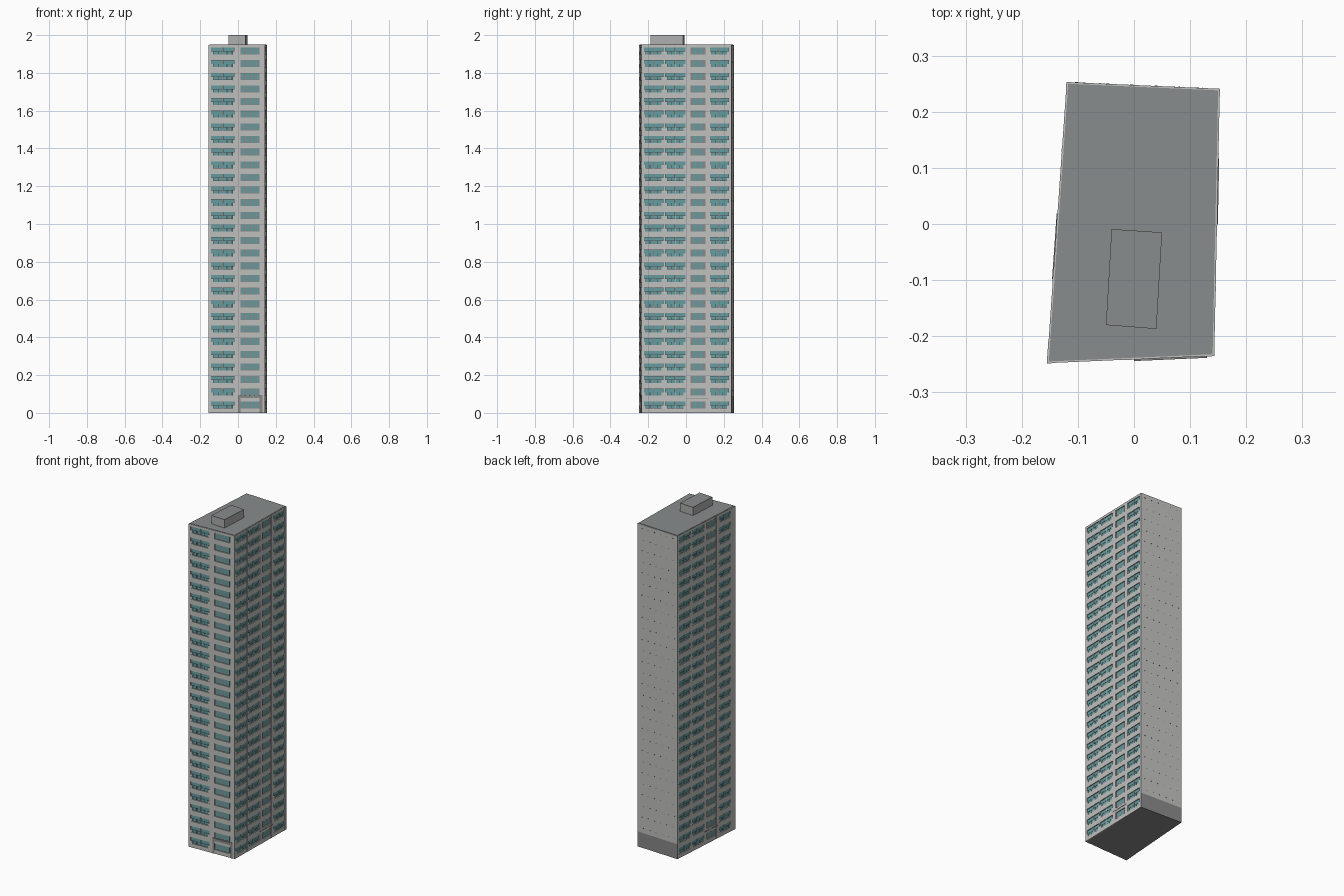
import bpy, bmesh
from mathutils import Vector

if "Cube" in bpy.data.objects:
    bpy.data.objects.remove(bpy.data.objects["Cube"])

FLOORS, PITCH, TOP = 29, 0.0669, 1.95
DEPTH = 0.007                                  # window recess
CORNERS = [Vector(c) for c in ((-0.155, -0.248), (0.143, -0.235),
                               (0.153, 0.241), (-0.12, 0.253))]


def material(name, rgb):
    m = bpy.data.materials.new(name)
    m.diffuse_color = (*rgb, 1)
    m.use_nodes = True
    m.node_tree.nodes["Principled BSDF"].inputs["Base Color"].default_value = m.diffuse_color
    return m


WALL = material("light concrete", (0.53, 0.53, 0.52))
ROOF = material("roof grey", (0.25, 0.265, 0.265))
PANEL = material("panel grey", (0.25, 0.25, 0.25))
GLASS = material("teal glass", (0.13, 0.33, 0.35))
FRAME = material("dark frame", (0.06, 0.07, 0.07))
PENT = material("plant room grey", (0.42, 0.43, 0.42))


def add_prism(bm, pts, z0, z1):
    lo = [bm.verts.new((p[0], p[1], z0)) for p in pts]
    hi = [bm.verts.new((p[0], p[1], z1)) for p in pts]
    n = len(pts)
    bm.faces.new(lo[::-1])
    bm.faces.new(hi)
    for i in range(n):
        j = (i + 1) % n
        bm.faces.new((lo[i], lo[j], hi[j], hi[i]))


def finish(bm, name, *mats):
    me = bpy.data.meshes.new(name)
    bm.to_mesh(me)
    bm.free()
    ob = bpy.data.objects.new(name, me)
    for m in mats:
        me.materials.append(m)
    bpy.context.collection.objects.link(ob)
    return ob


def prism(name, pts, z0, z1, mat):
    bm = bmesh.new()
    add_prism(bm, pts, z0, z1)
    return finish(bm, name, mat)


def inset(pts, d):
    """Move every side of the footprint inwards by d."""
    out = []
    for i, p in enumerate(pts):
        a = (p - pts[i - 1]).normalized()
        b = (pts[(i + 1) % len(pts)] - p).normalized()
        out.append(p + (b - a) * d)
    return out


class Facade:
    """Collects boxes placed along one wall: u along it, z up, d inwards."""

    def __init__(self, side, name):
        self.p, q = CORNERS[side], CORNERS[(side + 1) % 4]
        self.len = (q - self.p).length
        self.t = (q - self.p).normalized()
        self.n = Vector((-self.t.y, self.t.x))
        self.name, self.parts = name, {}

    def box(self, part, mat, u0, u1, z0, z1, d0=0.0, d1=DEPTH + 0.001):
        bm = self.parts.setdefault(part, (bmesh.new(), mat))[0]
        pts = [self.p + self.t * u + self.n * d
               for u, d in ((u0, d0), (u1, d0), (u1, d1), (u0, d1))]
        add_prism(bm, pts, z0, z1)

    def window(self, u0, u1, z):
        # wide upper lights above shorter lower lights
        w, mid = u1 - u0, z - 0.001
        g = DEPTH - 0.003
        self.box("frames", FRAME, u0, u1, z - 0.019, z + 0.018, g + 0.001)
        for a, b in ((0.0, 0.48), (0.52, 1.0)):
            self.box("glass", GLASS, u0 + a * w + 0.001, u0 + b * w - 0.001,
                     mid, z + 0.017, g)
        for a, b in ((0.10, 0.30), (0.33, 0.48), (0.52, 0.67), (0.70, 0.90)):
            self.box("glass", GLASS, u0 + a * w, u0 + b * w,
                     z - 0.018, mid - 0.002, g)
        for a, b in ((0.0, 0.09), (0.91, 1.0)):
            self.box("walls", WALL, u0 + a * w, u0 + b * w,
                     z - 0.019, mid - 0.002, 0.001)
        self.box("walls", WALL, u0 + w * 0.485, u0 + w * 0.515,
                 z - 0.019, z + 0.018, 0.002)

    def panel(self, u0, u1, z, panes, gap):
        # grey infill panel holding upright panes
        g = DEPTH - 0.003
        self.box("infill_panels", PANEL, u0, u1, z - 0.022, z + 0.022, g + 0.001)
        step = (u1 - u0 - 2 * gap) / panes
        for k in range(panes):
            a = u0 + gap + k * step
            self.box("glass", GLASS, a + step * 0.13, a + step * 0.87,
                     z - 0.017, z + 0.017, g)

    def build(self, windows, panels, panes, gap):
        bays = sorted(windows + panels)
        # floor bands
        edges = [0.0]
        for i in range(FLOORS):
            z = 0.043 + PITCH * i
            edges += [z - 0.019, z + 0.018]
        edges.append(TOP - 0.002)
        for z0, z1 in zip(edges[::2], edges[1::2]):
            self.box("walls", WALL, 0, self.len, z0, z1)
        # piers between bays
        u = 0.0
        for a, b in bays + [(self.len, self.len)]:
            self.box("walls", WALL, u, a, 0, TOP - 0.002, -0.0005)
            u = b
        for i in range(FLOORS):
            z = 0.043 + PITCH * i
            for a, b in windows:
                self.window(a, b, z)
            for a, b in panels:
                self.panel(a, b, z, panes, gap)
        self.done()

    def done(self):
        for part, (bm, mat) in self.parts.items():
            finish(bm, f"{self.name}_{part}", mat)


# Core and roof
core = prism("tower_core", inset(CORNERS, DEPTH), 0.0, TOP - 0.003, WALL)
core.data.materials.append(PANEL)
for f in core.data.polygons:
    f.material_index = 1 if f.normal.z < -0.5 else 0
prism("roof_slab", inset(CORNERS, 0.003), TOP - 0.004, TOP, ROOF)
prism("base_slab", inset(CORNERS, 0.001), -0.0, 0.004, PANEL)

# Rooftop plant room with its cover
plant = [Vector(c) for c in ((-0.05, -0.18), (0.04, -0.187),
                             (0.05, -0.015), (-0.04, -0.009))]
prism("plant_room", plant, TOP - 0.003, 1.997, PENT)
prism("plant_room_cover", plant, 1.997, 2.0, ROOF)

# Front: windows on the left, tall panes on the right
front = Facade(0, "front")
front.box("entrance_surround", PANEL, 0.155, 0.168, 0, 0.092, -0.002)
front.box("entrance_surround", PANEL, 0.268, 0.285, 0, 0.092, -0.002)
front.box("entrance_surround", PANEL, 0.155, 0.285, 0.078, 0.094, -0.003)
front.build([(0.012, 0.136)], [(0.168, 0.268)], 4, 0.002)

# Long sides share one layout, read left to right from outside
for side, name in ((1, "right"), (3, "left")):
    fac = Facade(side, name)
    fac.box("base_trim", PANEL, 0.235, 0.352, 0.075, 0.08, -0.0015)
    fac.build([(0.012, 0.115), (0.125, 0.232), (0.362, 0.462)],
              [(0.258, 0.337)], 2, 0.010)

# Back: blank wall with a grey base and small vents
back = Facade(2, "back")
back.box("wall", WALL, 0, back.len, 0.09, TOP - 0.002)
back.box("base", PANEL, 0, back.len, 0, 0.09)
for i in range(1, FLOORS):
    for k in range(6):
        u = 0.025 + k * 0.043 + (0.012 if i % 2 else 0)
        z = 0.05 + PITCH * i
        back.box("vents", FRAME, u, u + 0.006, z, z + 0.003, -0.0005, 0.002)
back.done()
